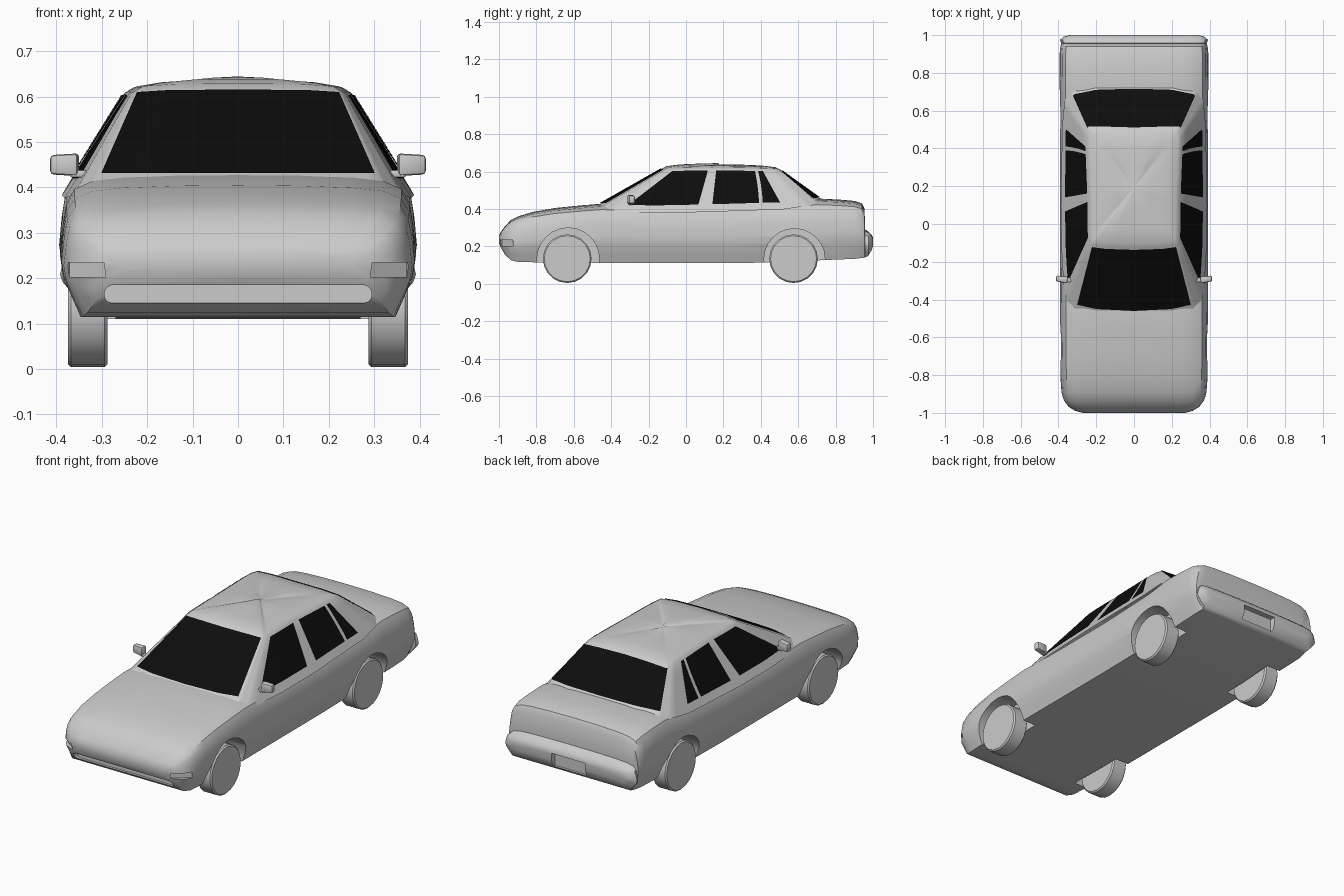
import bpy, bmesh, math
from mathutils import Vector, Matrix

if "Cube" in bpy.data.objects:
    bpy.data.objects.remove(bpy.data.objects["Cube"])


def make(name, verts, faces, angle=35, fix=True):
    me = bpy.data.meshes.new(name)
    me.from_pydata([tuple(v) for v in verts], [], faces)
    if fix:
        bm = bmesh.new()
        bm.from_mesh(me)
        bmesh.ops.recalc_face_normals(bm, faces=bm.faces)
        bm.to_mesh(me)
        bm.free()
    ob = bpy.data.objects.new(name, me)
    bpy.context.collection.objects.link(ob)
    smooth(ob, angle)
    return ob


def smooth(ob, angle=35):
    bpy.ops.object.select_all(action='DESELECT')
    ob.select_set(True)
    bpy.context.view_layer.objects.active = ob
    bpy.ops.object.shade_smooth_by_angle(angle=math.radians(angle))


def from_bm(name, bm, angle=35):
    me = bpy.data.meshes.new(name)
    bm.to_mesh(me)
    bm.free()
    ob = bpy.data.objects.new(name, me)
    bpy.context.collection.objects.link(ob)
    smooth(ob, angle)
    return ob


def box(name, loc, size, rot=0, bevel=0.0, taper=1.0):
    bm = bmesh.new()
    bmesh.ops.create_cube(bm, size=1)
    for v in bm.verts:
        k = taper if v.co.x * loc[0] > 0 else 1
        v.co = Vector((v.co.x * size[0], v.co.y * size[1] * k, v.co.z * size[2] * k))
    if bevel:
        bmesh.ops.bevel(bm, geom=bm.edges[:], offset=bevel, segments=2, profile=0.5, affect='EDGES')
    bm.transform(Matrix.Translation(loc) @ Matrix.Rotation(rot, 4, 'Z'))
    return from_bm(name, bm)


def cylinder(name, loc, radius, width, sides, bevel=0.0):
    bm = bmesh.new()
    bmesh.ops.create_cone(bm, cap_ends=True, segments=sides, radius1=radius, radius2=radius, depth=width)
    if bevel:
        rim = [e for e in bm.edges if abs(e.verts[0].co.z - e.verts[1].co.z) < 1e-5]
        bmesh.ops.bevel(bm, geom=rim, offset=bevel, segments=1, profile=0.5, affect='EDGES')
    bm.transform(Matrix.Translation(loc) @ Matrix.Rotation(math.pi / 2, 4, 'Y'))
    return from_bm(name, bm)


# Lower body: one section shape lofted along stations (y, half width, top, bottom)
SECTION = [(0, 1), (.35, .995), (.65, .98), (.82, .955), (.92, .9), (.965, .8), (.985, .65),
           (1, .45), (.985, .32), (.94, .16), (.89, 0), (0, 0)]
STATIONS = [(-1.0, .27, .258, .215), (-.988, .315, .28, .19), (-.968, .348, .308, .155),
            (-.935, .372, .342, .125), (-.89, .384, .363, .115), (-.82, .389, .384, .115),
            (-.7, .391, .405, .112), (-.55, .392, .42, .11), (-.45, .392, .428, .11),
            (-.2, .392, .42, .11), (.2, .392, .42, .11), (.55, .392, .435, .115),
            (.7, .393, .456, .125), (.82, .394, .45, .13), (.9, .394, .443, .133),
            (.94, .39, .43, .138), (.955, .384, .4, .14), (.957, .386, .29, .14),
            (.975, .392, .28, .15), (.993, .37, .262, .18), (1.0, .34, .245, .2)]
ring = SECTION + [(-x, z) for x, z in SECTION[-2:0:-1]]
n = len(ring)
verts = [(fx * w, y, zb + fz * (zt - zb)) for y, w, zt, zb in STATIONS for fx, fz in ring]
faces = [(i * n + j, i * n + (j + 1) % n, (i + 1) * n + (j + 1) % n, (i + 1) * n + j)
         for i in range(len(STATIONS) - 1) for j in range(n)]
faces += [tuple(range(n)), tuple(range(len(verts) - n, len(verts)))]
body = make("body", verts, faces)

# Cutters: wheel arches, front corner lamps, front intake slot, rear plate recess
cutters = [box("plate_recess_cutter", (0, 1.015, .2), (.2, .09, .075))]
for s in (-1, 1):
    for y, r in ((-.63, .167), (.58, .163)):
        cutters.append(cylinder("arch_cutter", (s * .37, y, .132), r, .2, 24))
    cutters.append(box("lamp_cutter", (s * .34, -.966, .219), (.105, .034, .032), rot=s * .65))
slot = []
for y in (-1.1, -.945):
    for k in range(16):
        a = 2 * math.pi * (k + .5) / 16
        slot.append((math.copysign(.275, math.cos(a)) + .02 * math.cos(a), y, .165 + .02 * math.sin(a)))
cutters.append(make("intake_cutter", slot, [tuple(range(16)), tuple(range(16, 32))] +
                    [(k, (k + 1) % 16, 16 + (k + 1) % 16, 16 + k) for k in range(16)]))
for c in cutters:
    c.hide_render = True
    m = body.modifiers.new("cut", 'BOOLEAN')
    m.operation, m.solver, m.object = 'DIFFERENCE', 'EXACT', c
bpy.context.view_layer.objects.active = body
for m in list(body.modifiers):
    bpy.ops.object.modifier_apply(modifier=m.name)
for c in cutters:
    bpy.data.objects.remove(c)
smooth(body)

# Cabin surface: ruled between a belt outline and a roof-edge outline (right half)
BELT = [(0, -.465, .425), (.2, -.455, .425), (.31, -.43, .425), (.345, -.38, .415), (.36, -.15, .413),
        (.365, .1, .418), (.36, .505, .43), (.35, .62, .445), (.32, .69, .45), (.2, .715, .455), (0, .72, .455)]
ROOF = [(0, -.125, .618), (.15, -.12, .617), (.225, -.11, .612), (.235, -.09, .608), (.238, 0, .61),
        (.238, .135, .612), (.25, .41, .608), (.25, .47, .606), (.24, .505, .605), (.15, .505, .61), (0, .5, .612)]


def cabin_point(u, t):
    u %= 20
    side = 1
    if u > 10:
        u, side = 20 - u, -1
    i = min(int(u), 9)
    low = Vector(BELT[i]).lerp(Vector(BELT[i + 1]), u - i)
    high = Vector(ROOF[i]).lerp(Vector(ROOF[i + 1]), u - i)
    p = low.lerp(high, t)
    p.x *= side
    return p


def window_point(u, t):
    e = .02
    normal = (cabin_point(u + e, t) - cabin_point(u - e, t)).cross(
        cabin_point(u, t + e) - cabin_point(u, t - e)).normalized()
    return cabin_point(u, t) + normal * .004


N = 80
centre = Vector((0, .19, 0))
verts = [cabin_point(k / 4, t) for t in (-.18, 0, .25, .5, .75, 1) for k in range(N)]
for scale, rise in ((.93, .011), (.7, .02), (.35, .025), (.05, .027)):
    for k in range(N):
        p = cabin_point(k / 4, 1)
        q = centre + (p - centre) * scale
        q.z = p.z + rise
        verts.append(q)
rows = len(verts) // N
faces = [(r * N + k, r * N + (k + 1) % N, (r + 1) * N + (k + 1) % N, (r + 1) * N + k)
         for r in range(rows - 1) for k in range(N)]
faces.append(tuple(range((rows - 1) * N, rows * N)))
make("cabin", verts, faces, 40)

# Windows: black patches just proud of the cabin surface
glass = bpy.data.materials.new("black_glass")
glass.diffuse_color = (.004, .004, .004, 1)
glass.use_nodes = True
glass.node_tree.nodes["Principled BSDF"].inputs["Base Color"].default_value = glass.diffuse_color


def window(name, u0b, u1b, u0t, u1t, t0, t1, nu=12, nt=5):
    pts = []
    for j in range(nt + 1):
        f = j / nt
        a, b = u0b + (u0t - u0b) * f, u1b + (u1t - u1b) * f
        pts += [window_point(a + (b - a) * i / nu, t0 + (t1 - t0) * f) for i in range(nu + 1)]
    w = nu + 1
    quads = [(j * w + i, j * w + i + 1, (j + 1) * w + i + 1, (j + 1) * w + i)
             for j in range(nt) for i in range(nu)]
    make(name, pts, quads, 40, fix=False).data.materials.append(glass)


window("windshield", -1.93, 1.93, -1.93, 1.93, .02, .97, 32)
window("rear_window", 7.9, 12.1, 7.9, 12.1, .03, .96, 32)
for name, a, b, c, d in (("front_door_window", 3.28, 4.86, 3.3, 4.88),
                         ("rear_door_window", 5.1, 5.72, 5.1, 5.84),
                         ("quarter_window", 5.77, 6.0, 5.9, 5.99)):
    window("right_" + name, a, b, c, d, .02, .96)
    window("left_" + name, 20 - b, 20 - a, 20 - d, 20 - c, .02, .96)

# Wheels and door mirrors
for s, side in ((1, "right"), (-1, "left")):
    for y, end in ((-.635, "front"), (.575, "rear")):
        cylinder(f"{side}_{end}_wheel", (s * .331, y, .134), .13, .088, 20, .007)
    box(f"{side}_mirror", (s * .382, -.292, .45), (.062, .036, .05), rot=s * .12, bevel=.008, taper=.85)
    box(f"{side}_mirror_arm", (s * .35, -.295, .43), (.04, .026, .016), bevel=.004)
